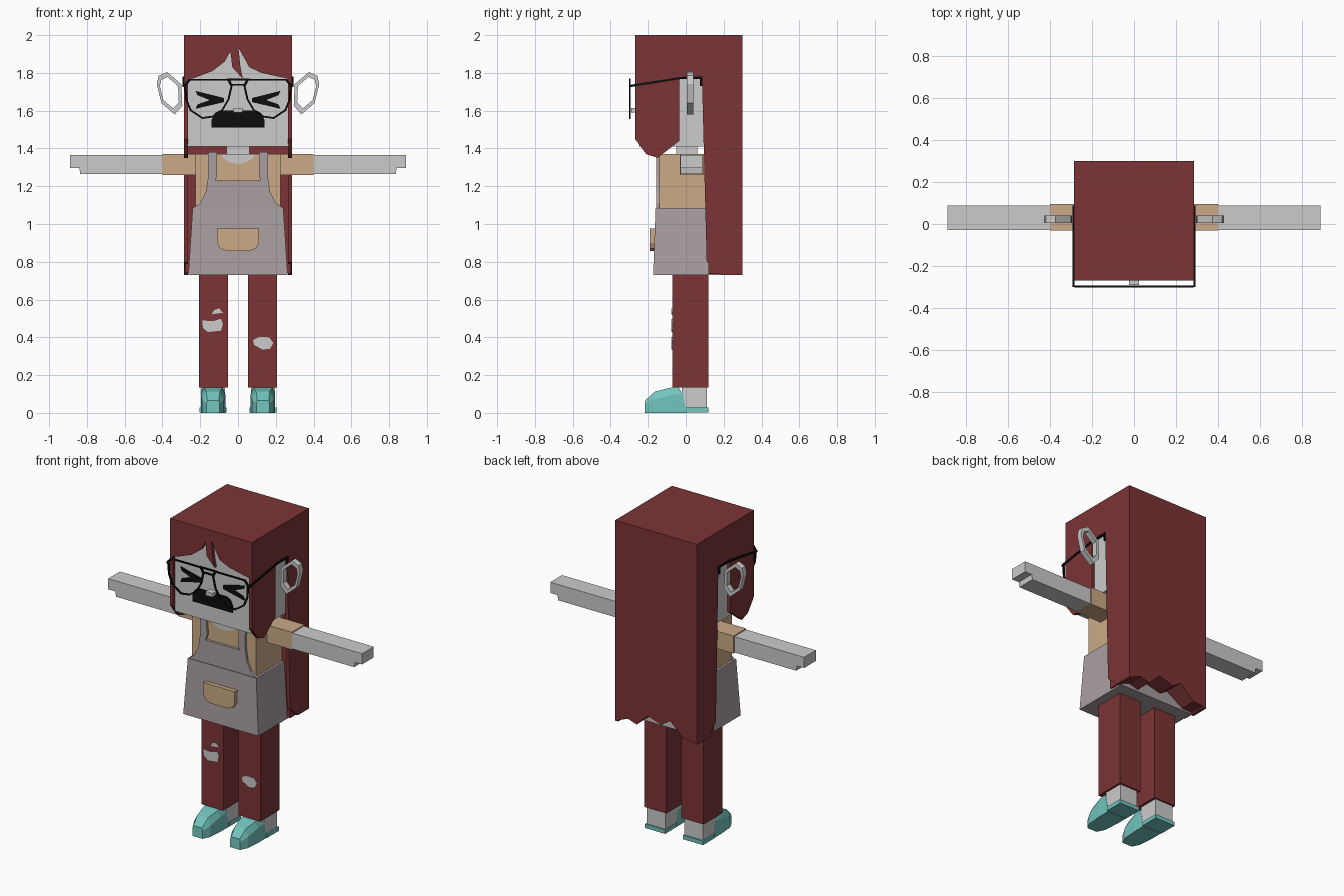
import bpy
import bmesh
from mathutils import Vector

default = bpy.data.objects.get("Cube")
if default:
    bpy.data.objects.remove(default, do_unlink=True)


def material(name, r, g, b):
    m = bpy.data.materials.new(name)
    m.use_nodes = True
    m.diffuse_color = (r, g, b, 1)
    bsdf = next(n for n in m.node_tree.nodes if n.type == "BSDF_PRINCIPLED")
    bsdf.inputs["Base Color"].default_value = (r, g, b, 1)
    return m


hair_red = material("dark red", .2, .034, .036)
skin = material("pale grey skin", .6, .6, .6)
tan = material("tan cloth", .6, .4, .24)
apron_grey = material("mauve grey cloth", .4, .345, .36)
teal = material("teal shoe", .17, .55, .51)
black = material("black", .004, .004, .004)


def finish(name, bm, mat):
    bmesh.ops.recalc_face_normals(bm, faces=bm.faces)
    mesh = bpy.data.meshes.new(name)
    bm.to_mesh(mesh)
    bm.free()
    mesh.materials.append(mat)
    obj = bpy.data.objects.new(name, mesh)
    bpy.context.collection.objects.link(obj)
    return obj


def place(axis, p, depth):
    """Put a 2D outline point on a plane across the given axis."""
    return (depth, p[0], p[1]) if axis == "x" else (p[0], depth, p[1])


def extrude(bm, faces, axis, distance):
    moved = bmesh.ops.extrude_face_region(bm, geom=faces)["geom"]
    shift = Vector((distance, 0, 0) if axis == "x" else (0, distance, 0))
    verts = [g for g in moved if isinstance(g, bmesh.types.BMVert)]
    bmesh.ops.translate(bm, verts=verts, vec=shift)


def prism(name, pts, axis, start, end, mat):
    bm = bmesh.new()
    face = bm.faces.new([bm.verts.new(place(axis, p, start)) for p in pts])
    extrude(bm, [face], axis, end - start)
    return finish(name, bm, mat)


def band(name, pts, scale, start, end, mat):
    """Closed flat loop with an open middle, seen from the front."""
    bm = bmesh.new()
    mid = sum((Vector(p) for p in pts), Vector((0, 0))) / len(pts)
    outer = [bm.verts.new(place("y", p, start)) for p in pts]
    inner = [bm.verts.new(place("y", mid + (Vector(p) - mid) * scale, start)) for p in pts]
    faces = [bm.faces.new((outer[i - 1], outer[i], inner[i], inner[i - 1]))
             for i in range(len(pts))]
    extrude(bm, faces, "y", end - start)
    return finish(name, bm, mat)


def loft(name, rings, mat):
    bm = bmesh.new()
    loops = [[bm.verts.new(co) for co in ring] for ring in rings]
    for a, b in zip(loops, loops[1:]):
        for i in range(len(a)):
            bm.faces.new((a[i - 1], a[i], b[i], b[i - 1]))
    bm.faces.new(loops[0])
    bm.faces.new(loops[-1])
    return finish(name, bm, mat)


def box(name, x, y, z, mat):
    pts = [(x[0], z[0]), (x[1], z[0]), (x[1], z[1]), (x[0], z[1])]
    return prism(name, pts, "y", y[0], y[1], mat)


def flip(pts, s):
    return [(s * px, pz) for px, pz in pts]


def symmetric(half):
    """Complete a right-hand outline with its mirror image."""
    return half + [(-px, pz) for px, pz in reversed(half) if px]


def rect(x, y0, y1, z):
    return [(-x, y0, z), (x, y0, z), (x, y1, z), (-x, y1, z)]


# Head and neck
box("head", (-.268, .268), (-.25, .13), (1.41, 1.97), skin)
box("neck", (-.06, .06), (-.05, .06), (1.3, 1.42), skin)
box("nose", (-.024, .024), (-.29, -.24), (1.59, 1.615), skin)
prism("moustache", symmetric([(.1, 1.6), (.125, 1.585), (.14, 1.55), (.14, 1.51)]),
      "y", -.258, -.249, black)

# Hair: crown, fringe and long back with a wavy hem
box("hair_crown", (-.285, .285), (-.27, .3), (1.96, 2), hair_red)
fringe = [(-.285, 2), (-.285, 1.765), (-.24, 1.77), (-.135, 1.81), (-.07, 1.86),
          (-.04, 1.915), (-.03, 1.83), (.025, 1.77), (.013, 1.83), (.002, 1.935),
          (.06, 1.83), (.125, 1.8), (.285, 1.765), (.285, 2)]
prism("hair_fringe", fringe, "y", -.27, -.249, hair_red)
hem = [(-.285, 2), (-.285, .74), (-.2, .745), (-.1, .83), (-.04, .79), (.06, .82),
       (.14, .745), (.2, .765), (.285, .735), (.285, 2)]
prism("hair_back", flip(hem, .98), "y", .12, .3, hair_red)
side_hair = [(-.27, 2), (.3, 2), (.3, .73), (.19, .73), (.11, .8), (.085, 1.78),
             (-.035, 1.78), (-.035, 1.44), (-.15, 1.35), (-.21, 1.37), (-.27, 1.45)]

# Torso, skirt and apron
box("shirt", (-.225, .225), (-.14, .12), (1, 1.37), tan)
neckline = [(.09, 1.371), (.075, 1.345), (.04, 1.325), (0, 1.318)]
prism("neckline", symmetric(neckline), "y", -.144, -.135, skin)
loft("skirt", [rect(.263, -.173, .2, .73), rect(.24, -.16, .12, 1.085)], apron_grey)
bib = [(.12, 1.23), (.11, 1.26), (.112, 1.38), (.16, 1.38), (.158, 1.25),
       (.17, 1.17), (.2, 1.11), (.24, 1.085)]
prism("apron_bib", symmetric(bib), "y", -.155, -.139, apron_grey)
pocket = [(.11, .977), (.11, .9), (.095, .87), (.06, .858)]
prism("apron_pocket", symmetric(pocket), "y", -.19, -.16, tan)

# Paired parts
ear_loop = [(.3, 1.74), (.375, 1.805), (.42, 1.785), (.43, 1.74), (.405, 1.64),
            (.335, 1.58), (.295, 1.625)]
rim = [(.045, 1.768), (.26, 1.768), (.284, 1.74), (.28, 1.66), (.255, 1.6), (.19, 1.556),
       (.13, 1.565), (.08, 1.6), (.045, 1.66), (.028, 1.735)]
temple = [(-.3, 1.724), (-.02, 1.768), (.075, 1.768), (.075, 1.73), (.087, 1.73),
          (.087, 1.78), (-.02, 1.78), (-.3, 1.736)]
eye = [(.225, 1.705), (.215, 1.682), (.15, 1.656), (.215, 1.633), (.225, 1.61),
       (.075, 1.645), (.075, 1.667)]
arm = [(.39, 1.265), (.835, 1.265), (.84, 1.297), (.89, 1.297), (.89, 1.365), (.39, 1.365)]
# Shoe stations: back shift of base, of top, half widths, heights
stations = [(-.218, -.215, .035, .03, .05, .066), (-.17, -.165, .058, .036, .07, .112),
            (-.07, -.09, .065, .048, .095, .132), (.005, -.04, .065, .05, .1, .137)]
for side, s in (("left", 1), ("right", -1)):
    prism(side + "_side_hair", side_hair, "x", s * .266, s * .287, hair_red)
    band(side + "_ear_loop", flip(ear_loop, s), .74, .005, .04, skin)
    band(side + "_glasses_rim", flip(rim, s), .91, -.302, -.294, black)
    prism(side + "_glasses_temple", temple, "x", s * .283, s * .293, black)
    prism(side + "_eye", flip(eye, s), "y", -.257, -.249, black)
    box(side + "_sleeve", (s * .2, s * .4), (-.032, .095), (1.26, 1.371), tan)
    prism(side + "_arm", flip(arm, s), "y", -.029, .088, skin)
    box(side + "_trouser_leg", (s * .053, s * .207), (-.072, .12), (.135, .8), hair_red)
    box(side + "_ankle", (s * .068, s * .195), (-.02, .11), (.02, .15), skin)
    box(side + "_shoe_heel", (s * .062, s * .204), (0, .12), (.003, .028), teal)
    cx = s * .132
    rings = []
    for base, top, wide, narrow, mid_z, top_z in stations:
        mid = (base + top) / 2
        half = [(wide, base, 0), (wide, mid, mid_z), (narrow, top, top_z)]
        rings.append([(cx + w, y, z) for w, y, z in half]
                     + [(cx - w, y, z) for w, y, z in reversed(half)])
    loft(side + "_shoe", rings, teal)

# Glasses bridge
box("glasses_top_bar", (-.06, .06), (-.302, -.294), (1.76, 1.77), black)
box("glasses_bridge", (-.032, .032), (-.302, -.294), (1.732, 1.742), black)

# Torn patches on the trouser knees
tears = {
    "right_large_tear": [(-.19, .49), (-.135, .485), (-.09, .498), (-.08, .47),
                         (-.09, .435), (-.16, .428), (-.185, .45)],
    "right_small_tear": [(-.14, .522), (-.125, .545), (-.1, .553), (-.08, .53)],
    "left_tear": [(.08, .385), (.11, .402), (.165, .4), (.187, .37), (.17, .34),
                  (.13, .335), (.085, .36)],
}
for name, pts in tears.items():
    prism(name, pts, "y", -.076, -.07, skin)
